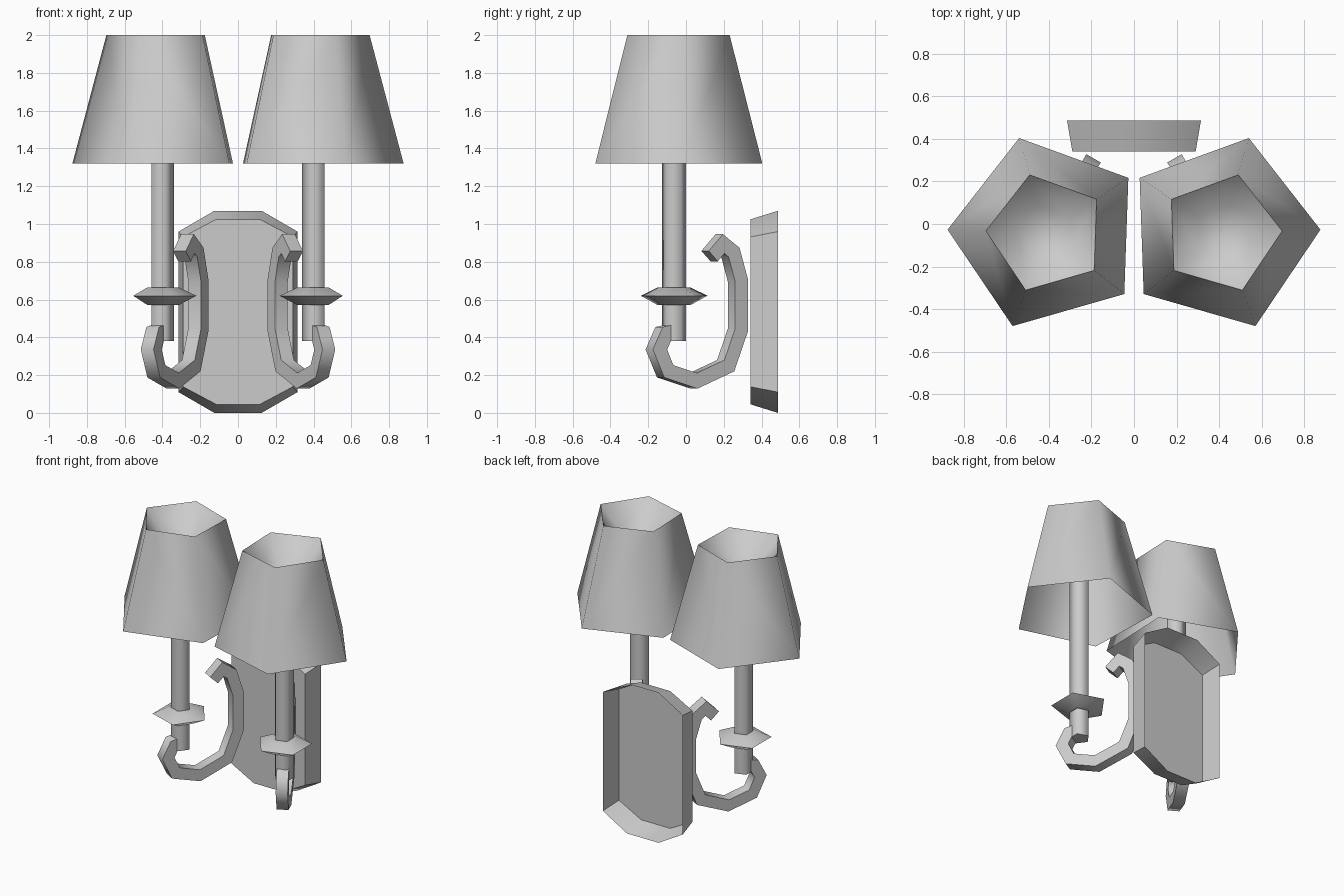
import bpy, bmesh, math
from mathutils import Vector

cube = bpy.data.objects.get("Cube")
if cube:
    bpy.data.objects.remove(cube, do_unlink=True)

grey = bpy.data.materials.new("plain_grey")
grey.use_nodes = True
grey.diffuse_color = (0.6, 0.6, 0.6, 1)
grey.node_tree.nodes["Principled BSDF"].inputs["Base Color"].default_value = (0.6, 0.6, 0.6, 1)


def make(name, rings, caps=(False, False), angle=75, mirror=True):
    """Bridge rings of points into a surface, optionally capping the ends."""
    bm = bmesh.new()
    loops = [[bm.verts.new(p) for p in ring] for ring in rings]
    n = len(loops[0])
    for a, b in zip(loops, loops[1:]):
        for i in range(n):
            j = (i + 1) % n
            bm.faces.new((a[i], a[j], b[j], b[i]))
    if caps[0]:
        bm.faces.new(loops[0][::-1])
    if caps[1]:
        bm.faces.new(loops[-1])
    mesh = bpy.data.meshes.new(name)
    bm.to_mesh(mesh)
    bm.free()
    mesh.materials.append(grey)
    obj = bpy.data.objects.new(name, mesh)
    bpy.context.collection.objects.link(obj)
    bpy.ops.object.select_all(action='DESELECT')
    obj.select_set(True)
    bpy.context.view_layer.objects.active = obj
    bpy.ops.object.shade_smooth_by_angle(angle=math.radians(angle))
    if mirror:
        obj.modifiers.new("other_side", 'MIRROR')
    return obj


def lathe(name, centre, phase, profile, caps=(False, False)):
    """Five-sided turned part from (radius, height) pairs."""
    angles = [math.radians(phase + 72 * k) for k in range(5)]
    rings = [[(centre[0] + r * math.cos(a), centre[1] + r * math.sin(a), z)
              for a in angles] for r, z in profile]
    return make(name, rings, caps)


# Shades: flared outside, shallow funnel sunk into the top
lathe("shades", (0.412, -0.043), 2, [(0.465, 1.32), (0.285, 2.0), (0.137, 1.84)], (False, True))

# Candle tubes and drip pans
stem = (0.405, -0.063)
lathe("candle_tubes", stem, 36, [(0.067, 0.38), (0.067, 1.84)], (True, True))
lathe("drip_pans", stem, 36, [(0.067, 0.57), (0.09, 0.57), (0.185, 0.62), (0.09, 0.665), (0.067, 0.665)])

# Scrolled arms: a square section swept along a path of (y, z) points
path = [Vector(p) for p in [(-0.075, 0.43), (-0.12, 0.42), (-0.157, 0.335), (-0.11, 0.22),
                            (0.04, 0.17), (0.21, 0.25), (0.275, 0.44), (0.275, 0.7),
                            (0.235, 0.85), (0.18, 0.895), (0.125, 0.83)]]
lean = math.radians(30)
along = Vector((-math.sin(lean), math.cos(lean), 0))
across = Vector((math.cos(lean), math.sin(lean), 0))
up = Vector((0, 0, 1))
half = 0.039
pts = [Vector((p.x - stem[1], p.y)) for p in path]
pts = [Vector((p.x / math.cos(lean), p.y)) for p in pts]
rings = []
for i, p in enumerate(pts):
    before = (p - pts[i - 1]).normalized() if i else (pts[1] - p).normalized()
    after = (pts[i + 1] - p).normalized() if i < len(pts) - 1 else before
    tangent = (before + after).normalized()
    offset = Vector((-tangent.y, tangent.x)) * half / tangent.dot(before)
    ring = []
    for s, w in ((-1, -1), (1, -1), (1, 1), (-1, 1)):
        q = p + offset * s
        ring.append(Vector((stem[0], stem[1], 0)) + along * q.x + up * q.y + across * half * w)
    rings.append(ring)
make("scroll_arms", rings, (True, True))


# Wall plate: tapered octagonal tray, open at the back
def octagon(y, w, flat, low, high, cut):
    right = [(flat, low), (w, low + cut), (w, high - cut), (flat, high)]
    return [(x, y, z) for x, z in right] + [(-x, y, z) for x, z in reversed(right)]


make("wall_plate", [octagon(0.487, 0.315, 0.125, 0, 1.07, 0.11),
                    octagon(0.342, 0.29, 0.115, 0.045, 1.025, 0.093)],
     (False, True), 30, False)

# Consistent outward normals on every part
for obj in bpy.context.collection.objects:
    if obj.type == 'MESH' and obj.data.materials and obj.data.materials[0] == grey:
        bm = bmesh.new()
        bm.from_mesh(obj.data)
        bmesh.ops.recalc_face_normals(bm, faces=bm.faces)
        bm.to_mesh(obj.data)
        bm.free()
